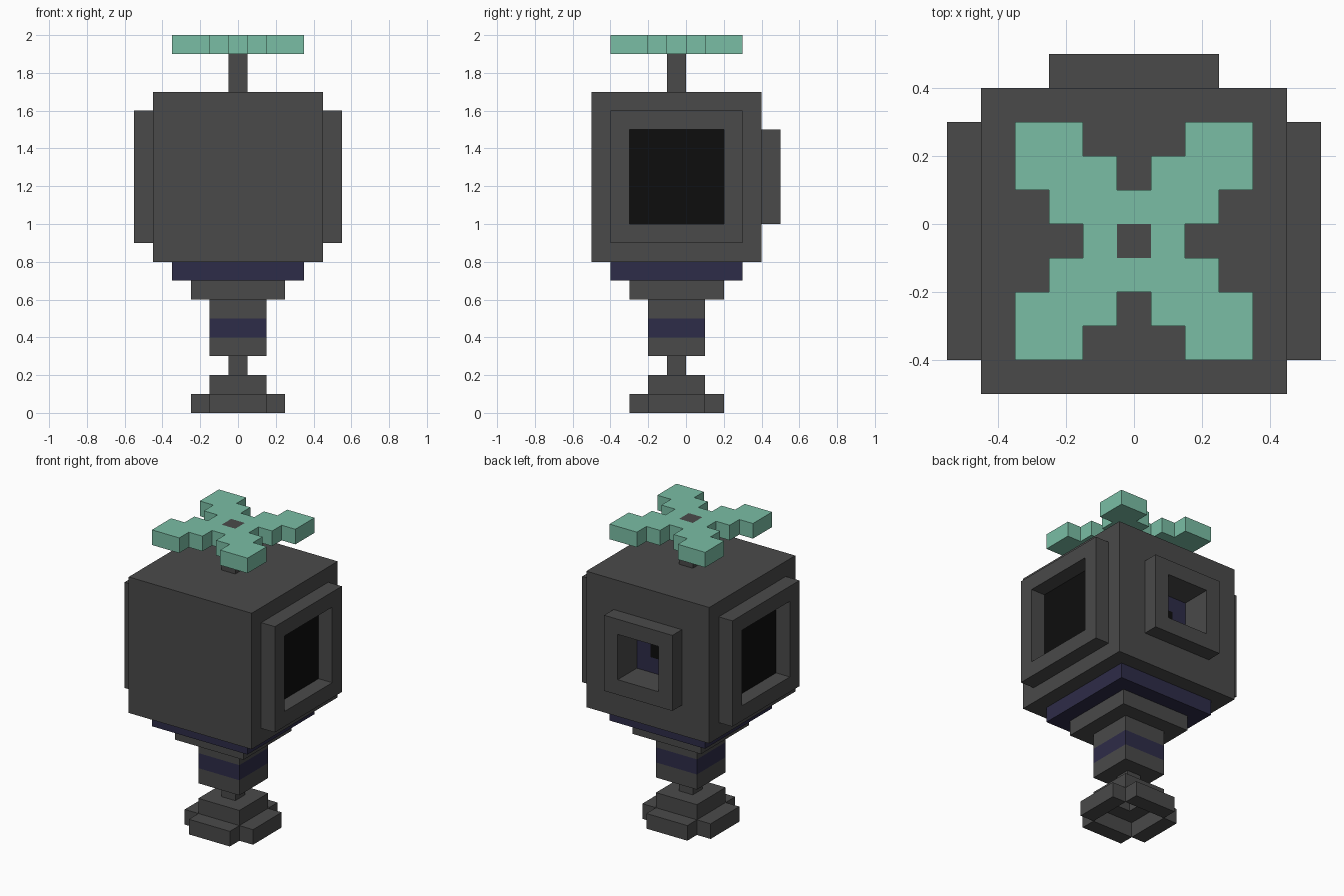
import bpy
import bmesh
from mathutils import Vector
from itertools import product

cube = bpy.data.objects.get("Cube")
if cube:
    bpy.data.objects.remove(cube, do_unlink=True)

U = 0.1        # edge of one block
MID = 12       # block layer at the middle of the body


def material(name, rgb):
    m = bpy.data.materials.new(name)
    m.use_nodes = True
    m.diffuse_color = (*rgb, 1)
    m.node_tree.nodes["Principled BSDF"].inputs["Base Color"].default_value = (*rgb, 1)
    return m


GREY = material("dark_grey", (0.068, 0.068, 0.068))
NAVY = material("navy", (0.027, 0.025, 0.065))
BLACK = material("black", (0.004, 0.004, 0.004))
TEAL = material("teal", (0.195, 0.515, 0.376))


def blocks(name, xs, ys, zs, mats, keep=None, paint=None):
    """Outer skin of a set of blocks; spans are inclusive block indices."""
    spans = [range(a, b + 1) for a, b in (xs, ys, zs)]
    cells = {c for c in product(*spans) if keep is None or keep(*c)}
    bm = bmesh.new()
    for cell in cells:
        for axis, sign in product(range(3), (-1, 1)):
            step = [0, 0, 0]
            step[axis] = sign
            if tuple(c + s for c, s in zip(cell, step)) in cells:
                continue
            n = Vector(step)
            u = Vector([float(a == (axis + 1) % 3) for a in range(3)])
            v = n.cross(u)
            mid = Vector(cell) + n / 2
            corners = [mid + (u * p + v * q) / 2
                       for p, q in ((-1, -1), (1, -1), (1, 1), (-1, 1))]
            # Blocks centre on the model's axis, half a block in front of y = 0
            face = bm.faces.new([bm.verts.new((p + Vector((0, -0.5, 0.5))) * U)
                                 for p in corners])
            face.material_index = paint(cell, step) if paint else 0
    bmesh.ops.remove_doubles(bm, verts=bm.verts[:], dist=U / 100)
    bmesh.ops.dissolve_limit(bm, angle_limit=0.01, verts=bm.verts[:],
                             edges=bm.edges[:], delimit={'MATERIAL'})
    mesh = bpy.data.meshes.new(name)
    bm.to_mesh(mesh)
    bm.free()
    for m in mats:
        mesh.materials.append(m)
    obj = bpy.data.objects.new(name, mesh)
    bpy.context.collection.objects.link(obj)
    return obj


def column(name, r, z0, z1, mat, keep=None):
    return blocks(name, (-r, r), (-r, r), (z0, z1), [mat], keep)


# Foot: four bars around an open middle, with a hollow step above
column("foot_bars", 2, 0, 0, GREY,
       lambda x, y, z: (abs(x) == 2) != (abs(y) == 2))
column("foot_step", 1, 1, 1, GREY, lambda x, y, z: x or y)

# Stem and collars
column("neck", 0, 2, 2, GREY)
column("lower_stem", 1, 3, 3, GREY)
column("stem_band", 1, 4, 4, NAVY)
column("upper_stem", 1, 5, 5, GREY)
column("small_collar", 2, 6, 6, GREY)
column("large_collar", 3, 7, 7, NAVY)


# Body with dark side panels and a recessed lens in the back
def in_recess(x, y, z):
    return y == 4 and abs(x) <= 1 and abs(z - MID) <= 1


def body_paint(cell, step):
    x, y, z = cell
    if step[0] and abs(x) == 4 and abs(y) <= 2 and abs(z - MID) <= 2:
        return 1
    if step[1] == 1 and y == 3:
        return 1 if x == 0 and z == MID else 2
    return 0


blocks("body", (-4, 4), (-4, 4), (8, 16), [GREY, BLACK, NAVY],
       lambda x, y, z: not in_recess(x, y, z), body_paint)

# Raised frames around the side panels and the lens
for side, x in (("left", 5), ("right", -5)):
    blocks(side + "_frame", (x, x), (-3, 3), (9, 15), [GREY],
           lambda x, y, z: max(abs(y), abs(z - MID)) == 3)
blocks("lens_frame", (-2, 2), (5, 5), (10, 14), [GREY],
       lambda x, y, z: max(abs(x), abs(z - MID)) == 2)


# Rotor: a stepped cross on a thin shaft
def in_rotor(x, y, z):
    a, b = sorted((abs(x), abs(y)))
    return b > 0 and (b <= 1 or (a >= 1 and b - a <= 1))


column("shaft", 0, 17, 19, GREY)
column("rotor", 3, 19, 19, TEAL, in_rotor)
